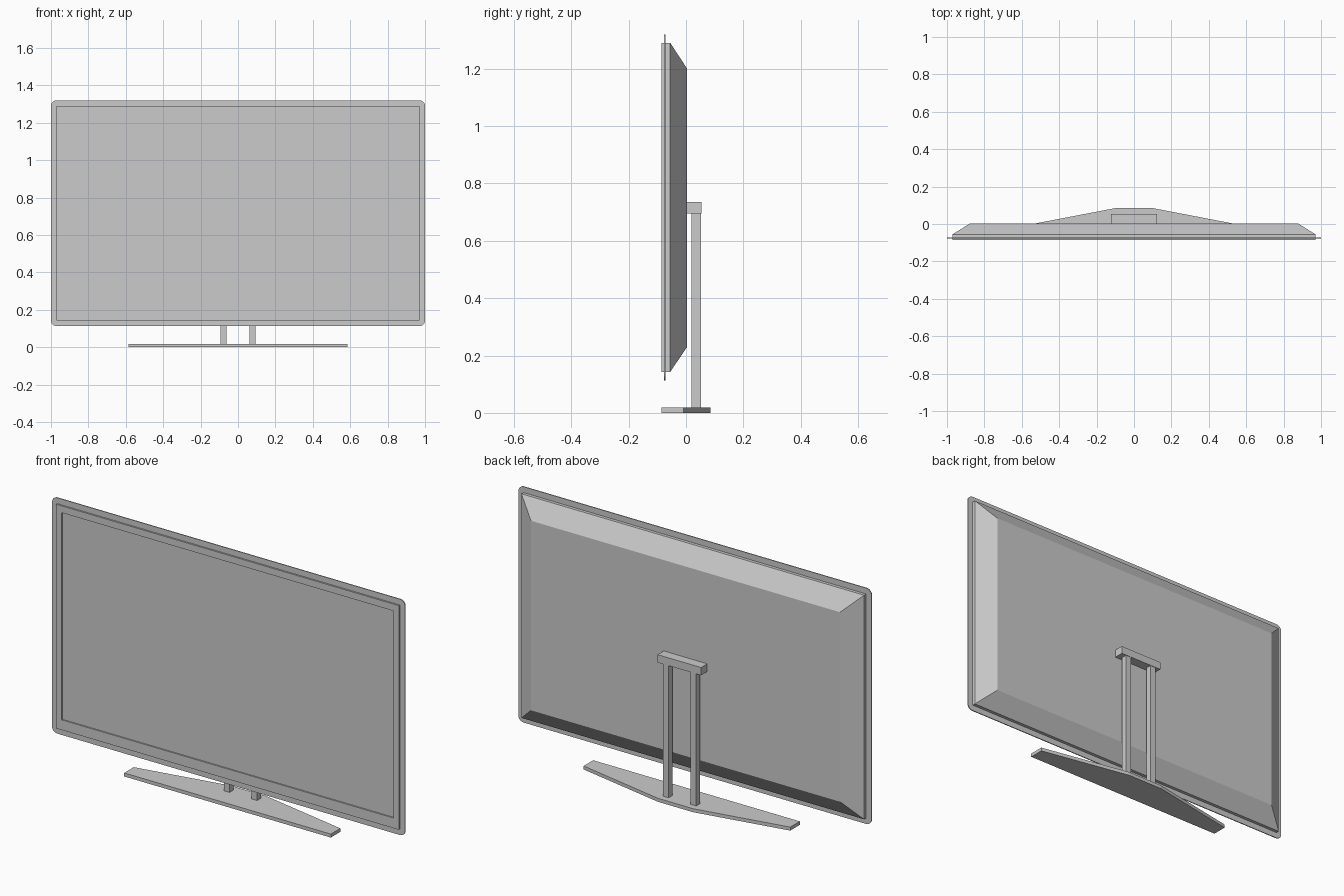
import bpy, bmesh, math

default = bpy.data.objects.get("Cube")
if default:
    bpy.data.objects.remove(default, do_unlink=True)

grey = bpy.data.materials.new("plain_grey")
grey.use_nodes = True
colour = (0.6, 0.6, 0.6, 1)
grey.diffuse_color = colour
grey.node_tree.nodes["Principled BSDF"].inputs["Base Color"].default_value = colour


def finish(name, bm):
    bmesh.ops.recalc_face_normals(bm, faces=bm.faces)
    mesh = bpy.data.meshes.new(name)
    bm.to_mesh(mesh)
    bm.free()
    mesh.materials.append(grey)
    obj = bpy.data.objects.new(name, mesh)
    bpy.context.collection.objects.link(obj)
    return obj


def rect(bm, half_x, low, high, y):
    corners = ((-half_x, low), (half_x, low), (half_x, high), (-half_x, high))
    return [bm.verts.new((x, y, z)) for x, z in corners]


def loft(name, sections):
    """Join rectangles (half width, low z, high z, y) and cap both ends."""
    bm = bmesh.new()
    rings = [rect(bm, *s) for s in sections]
    for a, b in zip(rings, rings[1:]):
        for i in range(4):
            j = (i + 1) % 4
            bm.faces.new((a[i], a[j], b[j], b[i]))
    bm.faces.new(rings[0])
    bm.faces.new(rings[-1])
    return finish(name, bm)


def prism(name, outline, offset):
    """Extrude a closed outline of 3D points along an offset."""
    bm = bmesh.new()
    face = bm.faces.new([bm.verts.new(p) for p in outline])
    result = bmesh.ops.extrude_face_region(bm, geom=[face], use_keep_orig=True)
    verts = [v for v in result["geom"] if isinstance(v, bmesh.types.BMVert)]
    bmesh.ops.translate(bm, verts=verts, vec=offset)
    return finish(name, bm)


def box(name, x, y, z):
    outline = [(x[0], y[0], z[0]), (x[1], y[0], z[0]), (x[1], y[1], z[0]), (x[0], y[1], z[0])]
    return prism(name, outline, (0, 0, z[1] - z[0]))


# Housing: recessed screen, front bezel, straight sides, tapered back
loft("housing", [
    (0.94, 0.195, 1.255, -0.078),
    (0.94, 0.195, 1.255, -0.085),
    (0.97, 0.143, 1.29, -0.085),
    (0.97, 0.143, 1.29, -0.055),
    (0.875, 0.23, 1.20, 0.004),
])

# Thin rounded plate around the housing
radius, low, high = 0.03, 0.113, 1.32
outline = []
for quarter, (sx, z) in enumerate(((1, high - radius), (-1, high - radius),
                                   (-1, low + radius), (1, low + radius))):
    for step in range(7):
        angle = math.radians(90 * quarter + 15 * step)
        outline.append((sx * (1 - radius) + radius * math.cos(angle), -0.0765,
                        z + radius * math.sin(angle)))
prism("rim_plate", outline, (0, 0.005, 0))

# Foot with swept back edge
foot = [(0.585, -0.085), (0.585, -0.008), (0.1, 0.085)]
foot += [(-x, y) for x, y in reversed(foot)]
prism("foot", [(x, y, 0) for x, y in foot], (0, 0, 0.018))

# Stand posts and mounting bracket
for side, name in ((1, "left_post"), (-1, "right_post")):
    xs = sorted((side * 0.062, side * 0.094))
    box(name, xs, (0.02, 0.052), (0.018, 0.695))
box("mount_bracket", (-0.123, 0.123), (0.004, 0.054), (0.695, 0.735))
